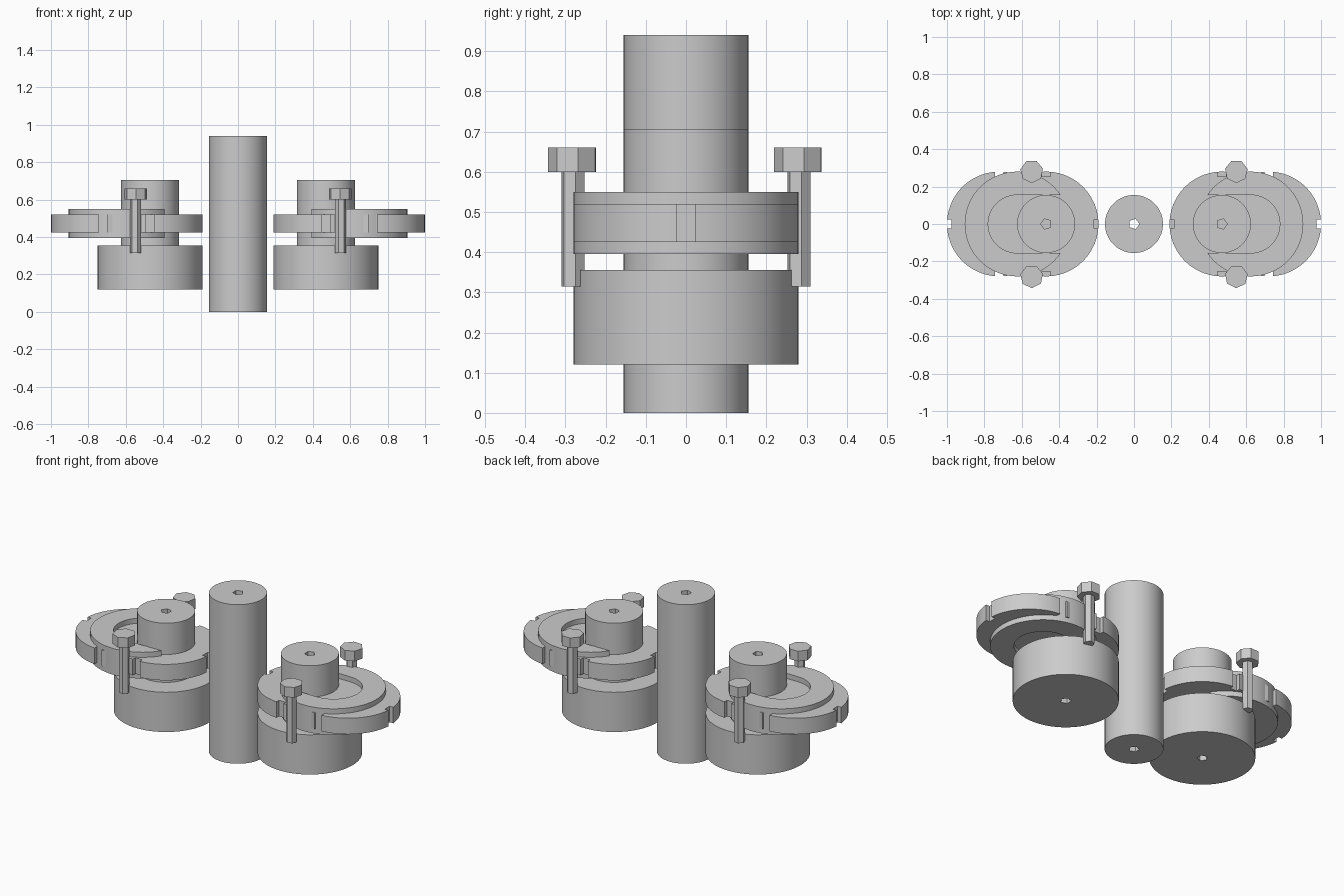
import bpy, bmesh
from math import sin, cos, pi, asin, sqrt, radians

cube = bpy.data.objects.get("Cube")
if cube:
    bpy.data.objects.remove(cube, do_unlink=True)

GREY = (0.6, 0.6, 0.6, 1.0)
metal = bpy.data.materials.new("plain_grey")
metal.use_nodes = True
metal.diffuse_color = GREY
metal.node_tree.nodes["Principled BSDF"].inputs["Base Color"].default_value = GREY

R, HUB_R = 0.28, 0.155
HUB_X, RING_X, OUTER_X = 0.47, 0.625, 0.72


def arc(r, start, end, n):
    """Points along an arc, both ends included."""
    return [(r * cos(start + (end - start) * i / n),
             r * sin(start + (end - start) * i / n)) for i in range(n + 1)]


def polygon(r, n, turn=0.0):
    return arc(r, turn, turn + 2 * pi, n)[:-1]


def notched_disc(r, half, depth):
    """Circle with a square notch at each quarter turn."""
    a = asin(half / r)
    points = []
    for k in range(4):
        q = k * pi / 2
        points += [((r - depth) * cos(q) - s * half * sin(q),
                    (r - depth) * sin(q) + s * half * cos(q)) for s in (-1, 1)]
        points += arc(r, q + a, q + pi / 2 - a, 16)
    return points


def slotted_ring(r, slot):
    """Disc with a round-ended slot that opens towards -x."""
    a = asin(slot / r)
    outer = arc(r, -pi + a, pi - a, 56)
    return outer + arc(slot, pi / 2, -pi / 2, 24)


def prism(name, loops, z0, z1, x=0.0, y=0.0, side=1):
    """Upright solid from an outline and optional hole outlines."""
    bm = bmesh.new()
    caps = [[], []]
    for loop in loops:
        rings = [[bm.verts.new((side * (px + x), py + y, z)) for px, py in loop]
                 for z in (z0, z1)]
        for i in range(len(loop)):
            j = (i + 1) % len(loop)
            bm.faces.new((rings[0][i], rings[0][j], rings[1][j], rings[1][i]))
            for cap, ring in zip(caps, rings):
                cap.append(bm.edges.get((ring[i], ring[j])))
    for cap in caps:
        if len(loops) == 1:
            bmesh.ops.contextual_create(bm, geom=cap)
        else:
            bmesh.ops.triangle_fill(bm, edges=cap, use_beauty=True)
    bmesh.ops.recalc_face_normals(bm, faces=bm.faces[:])
    mesh = bpy.data.meshes.new(name)
    bm.to_mesh(mesh)
    bm.free()
    mesh.materials.append(metal)
    obj = bpy.data.objects.new(name, mesh)
    bpy.context.collection.objects.link(obj)
    bpy.ops.object.select_all(action="DESELECT")
    obj.select_set(True)
    bpy.context.view_layer.objects.active = obj
    bpy.ops.object.shade_smooth_by_angle(angle=radians(30))
    return obj


bore = polygon(0.029, 5)

# Central post with a small five-sided bore
prism("central_post", [polygon(HUB_R, 64), bore], 0, 0.94)

for label, side in (("left", 1), ("right", -1)):
    # Wide base and narrow hub on the same axis
    prism(label + "_base", [polygon(R, 72), bore], 0.12, 0.355, HUB_X, 0, side)
    prism(label + "_hub", [polygon(HUB_R, 64), bore], 0.355, 0.705, HUB_X, 0, side)

    # Two overlapping notched discs
    notched = notched_disc(R, 0.023, 0.025)
    prism(label + "_inner_disc", [notched], 0.425, 0.52, HUB_X, 0, side)
    prism(label + "_outer_disc", [notched], 0.425, 0.52, OUTER_X, 0, side)

    # Thicker ring, slotted around the hub
    prism(label + "_slotted_ring", [slotted_ring(R, HUB_R)], 0.395, 0.55, RING_X, 0, side)

    # Bolts in front and behind
    for place, y in (("front", -0.281), ("back", 0.281)):
        bolt = label + "_" + place + "_bolt"
        prism(bolt + "_shaft", [polygon(0.03, 6, 0.2)], 0.315, 0.6, 0.547, y, side)
        prism(bolt + "_head", [polygon(0.062, 7, 0.2)], 0.6, 0.66, 0.547, y, side)
